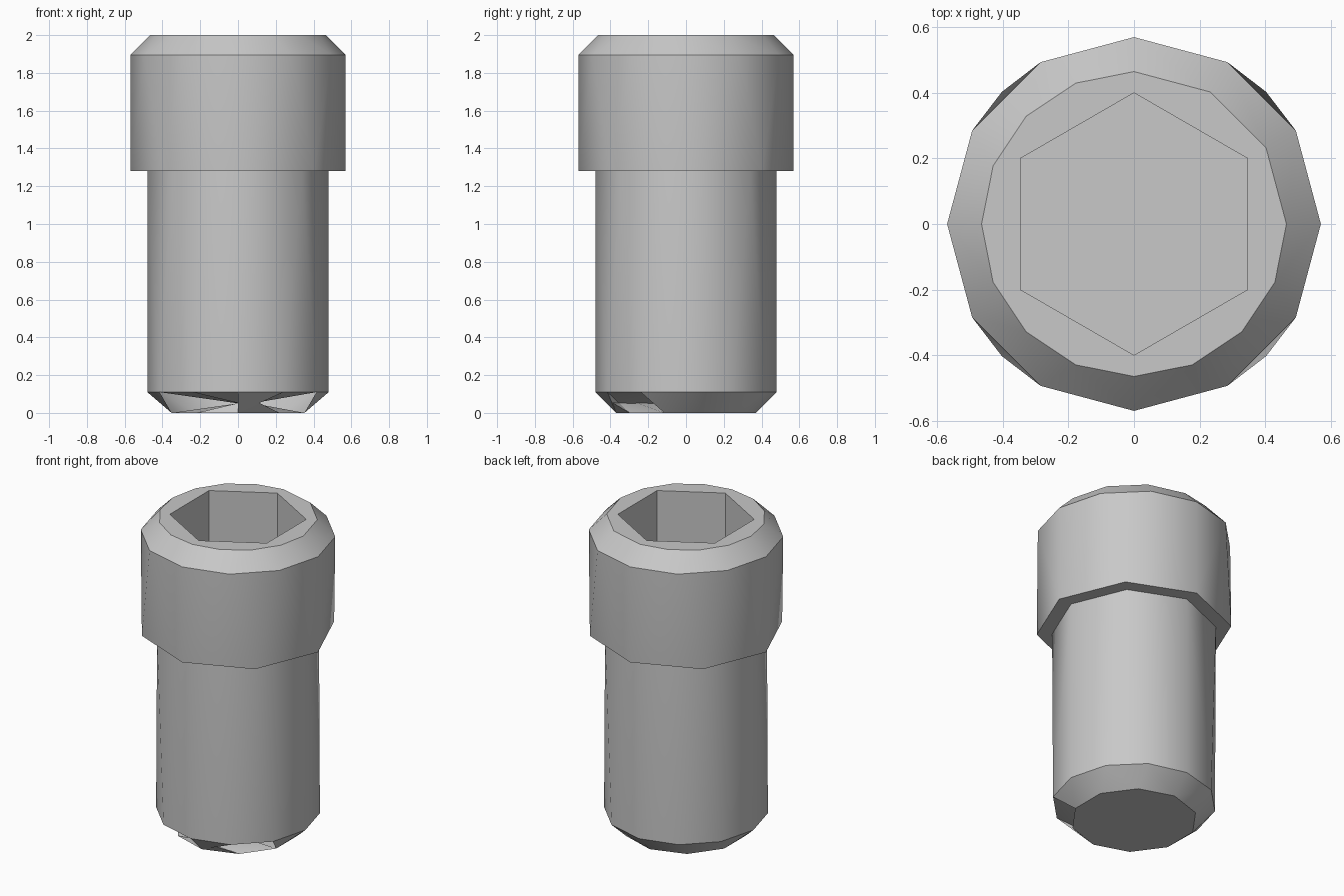
import bpy, bmesh
from math import radians, cos, sin

cube = bpy.data.objects.get("Cube")
if cube:
    bpy.data.objects.remove(cube, do_unlink=True)

steel = bpy.data.materials.new("grey_steel")
steel.use_nodes = True
grey = (0.58, 0.58, 0.58, 1)
steel.diffuse_color = grey
steel.node_tree.nodes["Principled BSDF"].inputs["Base Color"].default_value = grey

bm = bmesh.new()


def ring(angles, radius, z):
    """Ring of (angle, vertex) pairs, counter-clockwise."""
    return [(a, bm.verts.new((radius * cos(radians(a)), radius * sin(radians(a)), z)))
            for a in angles]


def even(count, start=0):
    return [start + 360 * i / count for i in range(count)]


def closed(r):
    return r + [(r[0][0] + 360, r[0][1])]


def zip_strip(low, high):
    """Join two runs of vertices with triangles, always taking the nearer next angle."""
    i = j = 0
    while i < len(low) - 1 or j < len(high) - 1:
        if j == len(high) - 1:
            step_low = True
        elif i == len(low) - 1:
            step_low = False
        else:
            a, b = low[i + 1][0], high[j + 1][0]
            step_low = a < b or (a == b and len(low) < len(high))
        if step_low:
            bm.faces.new((low[i][1], low[i + 1][1], high[j][1]))
            i += 1
        else:
            bm.faces.new((low[i][1], high[j + 1][1], high[j][1]))
            j += 1


def join(low, high):
    zip_strip(closed(low), closed(high))


# Rings from the tip upward; the side count changes from ring to ring
tip = ring(even(10, -18), 0.37, 0)
shank_low = ring(even(12, -30), 0.48, 0.11)
shank_top = ring(even(8), 0.48, 1.28)
head_low = ring(even(8), 0.57, 1.28)
head_high = ring(even(12), 0.57, 1.895)
rim = ring([0, 30, 60] + [90 + 22.5 * i for i in range(12)], 0.465, 2)
socket_top = ring(even(6, 30), 0.4, 2)
socket_floor = ring(even(6, 30), 0.4, 1.6)

# Tip chamfer: regular around the back and sides
zip_strip(tip[:7], shank_low[:9])

# Tip chamfer: crossed strip across the front
front_low = (tip[6:] + tip[:1])[::-1]
front_high = shank_low[8:] + shank_low[:1]
for k in range(4):
    a, b = front_low[k][1], front_low[k + 1][1]
    c, d = front_high[k + 1][1], front_high[k][1]
    bm.faces.new((a, b, c))
    bm.faces.new((a, c, d))

# Shank, underside of head, head, head chamfer, rim and socket walls
turned = shank_low[1:] + [(330, shank_low[0][1])]
join(turned, shank_top)
join(shank_top, head_low)
join(head_low, head_high)
join(head_high, rim)
join(rim, socket_top)
join(socket_top, socket_floor)

# Flat end caps
bm.faces.new([v for _, v in reversed(tip)])
bm.faces.new([v for _, v in socket_floor])

mesh = bpy.data.meshes.new("socket_screw")
bm.to_mesh(mesh)
bm.free()
mesh.materials.append(steel)
screw = bpy.data.objects.new("socket_screw", mesh)
bpy.context.collection.objects.link(screw)

bpy.ops.object.select_all(action="DESELECT")
screw.select_set(True)
bpy.context.view_layer.objects.active = screw
bpy.ops.object.shade_smooth_by_angle(angle=radians(35))
